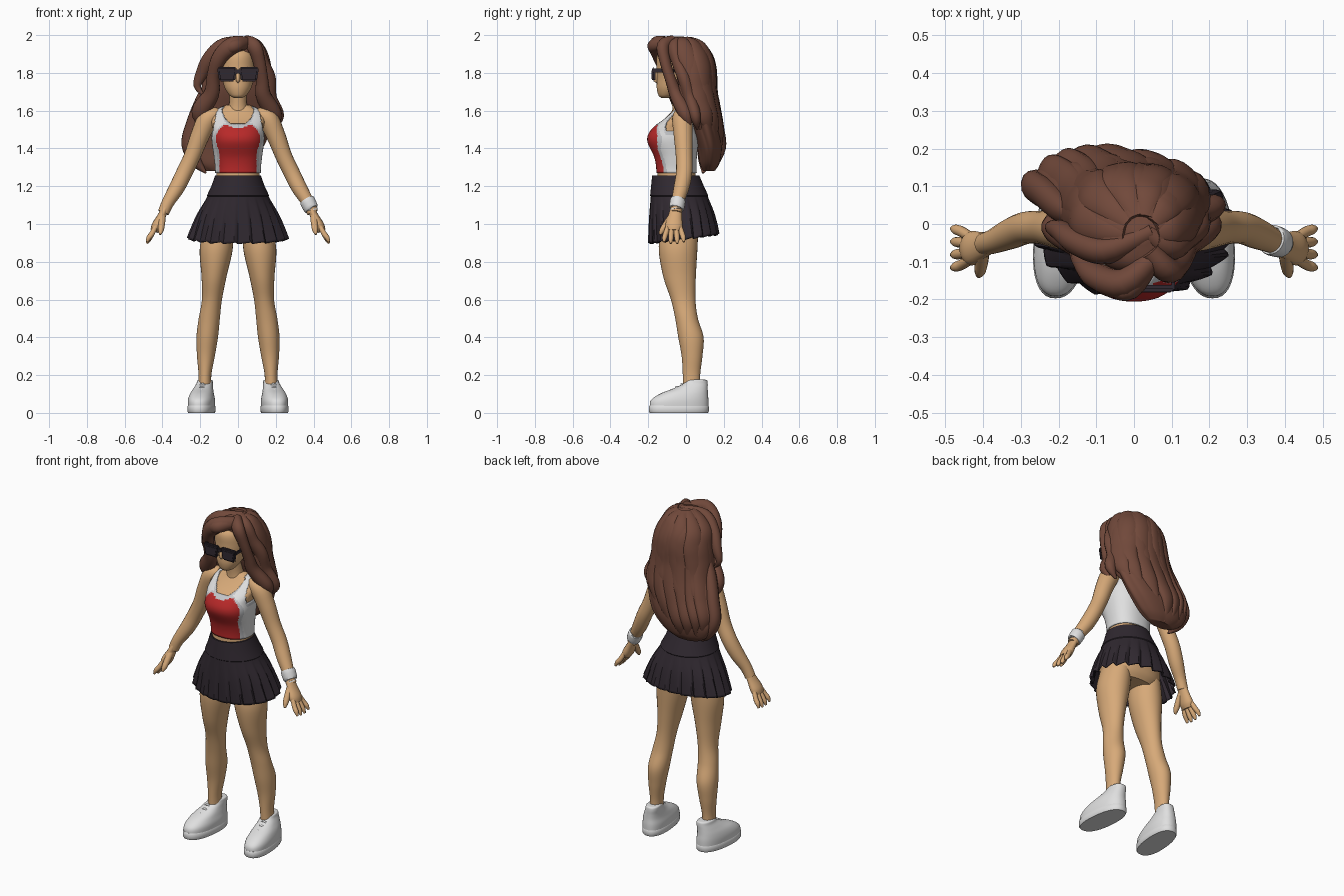
import bpy, bmesh, math, random
from math import sin, cos, pi, radians
from mathutils import Vector

random.seed(4)
if "Cube" in bpy.data.objects:
    bpy.data.objects.remove(bpy.data.objects["Cube"])


def material(name, *rgb):
    m = bpy.data.materials.new(name)
    m.use_nodes = True
    m.diffuse_color = (*rgb, 1)
    m.node_tree.nodes["Principled BSDF"].inputs["Base Color"].default_value = (*rgb, 1)
    return m


SKIN = material("warm skin", .68, .40, .19)
HAIR = material("chestnut hair", .165, .066, .043)
RED = material("red fabric", .48, .022, .022)
WHITE = material("white fabric", .74, .74, .74)
TRIM = material("grey trim", .55, .56, .58)
BLACK = material("dark fabric", .03, .022, .03)


def spline(keys, n=6):
    """Catmull-Rom through tuples of any length."""
    out = []
    for i in range(len(keys) - 1):
        a, b, c, d = (keys[min(max(j, 0), len(keys) - 1)] for j in range(i - 1, i + 3))
        for k in range(n):
            t = k / n
            out.append(tuple(
                q + t * (r - p) / 2 + t * t * (p - 2.5 * q + 2 * r - s / 2)
                + t ** 3 * (1.5 * (q - r) + (s - p) / 2)
                for p, q, r, s in zip(a, b, c, d)))
    return out + [tuple(keys[-1])]


def finish(name, bm, mats, angle=50):
    bmesh.ops.recalc_face_normals(bm, faces=bm.faces)
    me = bpy.data.meshes.new(name)
    bm.to_mesh(me)
    bm.free()
    for m in mats:
        me.materials.append(m)
    ob = bpy.data.objects.new(name, me)
    bpy.context.collection.objects.link(ob)
    bpy.ops.object.select_all(action="DESELECT")
    ob.select_set(True)
    bpy.context.view_layer.objects.active = ob
    bpy.ops.object.shade_smooth_by_angle(angle=radians(angle))
    return ob


def skin_loops(name, loops, mats, caps=True, rule=None, angle=50):
    """Bridge closed loops; rule gives a material slot per face, or None for a hole."""
    bm = bmesh.new()
    rows = [[bm.verts.new(p) for p in loop] for loop in loops]
    n = len(rows[0])
    for a, b in zip(rows, rows[1:]):
        for j in range(n):
            bm.faces.new((a[j], a[(j + 1) % n], b[(j + 1) % n], b[j]))
    if caps:
        bm.faces.new(rows[0])
        bm.faces.new(rows[-1])
    if rule:
        holes = []
        for f in bm.faces:
            slot = rule(f.calc_center_median())
            if slot is None:
                holes.append(f)
            else:
                f.material_index = slot
        bmesh.ops.delete(bm, geom=holes, context="FACES")
    return finish(name, bm, mats, angle)


def oval(x, y, z, rx, ry, seg=32, power=1.0, grow=0.0):
    bend = lambda v: math.copysign(abs(v) ** power, v)
    angles = [2 * pi * j / seg for j in range(seg)]
    return [Vector((x + (rx + grow) * bend(cos(a)), y + (ry + grow) * bend(sin(a)), z)) for a in angles]


def tube(name, keys, mat, flat=1.0, ref=(0, 1, 0), seg=12, n=5):
    """Tapered tube along (x, y, z, radius) keys, thinned across ref by flat."""
    pts = spline(keys, n)
    u, loops = Vector(ref), []
    for i, p in enumerate(pts):
        t = (Vector(pts[min(i + 1, len(pts) - 1)][:3]) - Vector(pts[max(i - 1, 0)][:3])).normalized()
        u = (u - t * u.dot(t)).normalized()
        v = t.cross(u)
        loops.append([Vector(p[:3]) + p[3] * (u * cos(a) + v * flat * sin(a))
                      for a in (2 * pi * j / seg for j in range(seg))])
    return skin_loops(name, loops, [mat])


def block(name, centre, size, mat, bevel=.005, taper=1.0):
    bm = bmesh.new()
    bmesh.ops.create_cube(bm, size=1)
    for v in bm.verts:
        k = taper if v.co.z < 0 else 1
        v.co = Vector((v.co.x * size[0] * k, v.co.y * size[1], v.co.z * size[2])) + Vector(centre)
    bmesh.ops.bevel(bm, geom=bm.edges[:], offset=bevel, segments=2, affect="EDGES")
    return finish(name, bm, [mat], 35)


# Torso, neck and head
torso = spline([(0, -.03, .925, .14, .09), (0, -.035, .97, .18, .118), (0, -.04, 1.06, .18, .125),
                (0, -.05, 1.18, .13, .11), (0, -.05, 1.27, .114, .1), (0, -.055, 1.35, .12, .105),
                (0, -.07, 1.44, .132, .128), (0, -.062, 1.5, .132, .115), (0, -.03, 1.56, .145, .08),
                (0, -.015, 1.6, .115, .058), (0, -.01, 1.63, .06, .045)], 8)
skin_loops("torso", [oval(*r, 64, .88) for r in torso], [SKIN])
skin_loops("neck", [oval(*r) for r in spline([(0, -.02, 1.57, .07, .055), (0, -.025, 1.63, .047, .048),
                                              (0, -.035, 1.74, .045, .05)])], [SKIN])
head = [(0, -.112, 1.668, .022, .02), (0, -.1, 1.682, .045, .046), (0, -.08, 1.72, .07, .075),
        (0, -.064, 1.77, .083, .09), (0, -.058, 1.83, .09, .098), (0, -.05, 1.9, .085, .1),
        (0, -.03, 1.955, .05, .06)]
skin_loops("head", [oval(*r) for r in spline(head)], [SKIN])
tube("nose", [(0, -.15, 1.81, .008), (0, -.16, 1.765, .012), (0, -.148, 1.752, .006)], SKIN)


# Cropped top: neckline and armholes cut by rule, red front panel
def top_rule(c):
    x, front = abs(c.x), c.y < -.05
    neck = (1.53 if front else 1.57) + .09 * (x / .09) ** 4
    arm = 1.49 + max(0, .135 - x) * 5
    if c.z > neck or (x > .108 and c.z > arm):
        return None
    if c.z > neck - .02 or (x > .1 and c.z > arm - .02):
        return 2
    panel = .098 + .02 * math.exp(-((c.z - 1.45) / .05) ** 2) - .025 * max(0, (c.z - 1.48) / .04) ** 2
    if front and c.z < 1.52 and x < panel:
        return 1
    return 2 if front and x < panel + .012 else 0


top = skin_loops("cropped_top", [oval(*r, 144, .88, .007) for r in torso if r[2] > 1.265],
                 [WHITE, RED, TRIM], False, top_rule)
top.modifiers.new("thickness", "SOLIDIFY").thickness = .008

# Pleated skirt with waistband
PLEATS, PER = 20, 8
skirt = []
for x, y, z, rx, ry in spline([(0, -.055, 1.255, .116, .12), (0, -.045, 1.2, .137, .137),
                               (0, -.035, 1.14, .165, .152), (0, -.022, 1.04, .22, .172),
                               (0, -.012, .922, .265, .185)]):
    drop = min(1, max(0, (1.15 - z) / .2))
    loop = oval(x, y, z, rx, ry, PLEATS * PER)
    for j, p in enumerate(loop):
        saw = (j % PER) / PER
        k = 1 + .1 * drop * (saw - .5 if saw < .8 else .3 - (saw - .8) * 4)
        p.x, p.y = p.x * k, y + (p.y - y) * k
        p.z += drop * (.13 * (p.y - y) + .012 * (saw - .5))
    skirt.append(loop)
ob = skin_loops("pleated_skirt", skirt, [BLACK], False, angle=35)
ob.modifiers.new("thickness", "SOLIDIFY").thickness = .008
skin_loops("waistband", [oval(0, y, z, rx, ry, 48) for y, z, rx, ry in
                         [(-.055, 1.258, .115, .118), (-.054, 1.256, .121, .125), (-.045, 1.2, .141, .14),
                          (-.036, 1.15, .165, .154), (-.035, 1.143, .16, .148)]], [BLACK], False)

leg = spline([(.105, -.035, .97, .08, .1), (.116, -.042, .86, .087, .102), (.127, -.034, .72, .066, .086),
              (.138, -.015, .6, .053, .065), (.152, .003, .5, .056, .06), (.163, .026, .4, .057, .067),
              (.17, .032, .3, .047, .055), (.175, .029, .2, .034, .046), (.178, .03, .1, .036, .046)])
shoe = spline([(.19, -.036, .02, .069, .155), (.19, -.034, .065, .07, .153), (.19, -.012, .1, .062, .128),
               (.186, .025, .13, .051, .09), (.181, .05, .155, .043, .065), (.18, .057, .172, .039, .055),
               (.18, .056, .176, .03, .045)], 5)
sole = [(.19, -.038, 0, .068, .154), (.19, -.038, .008, .072, .159),
        (.19, -.038, .034, .072, .159), (.19, -.038, .04, .068, .155)]
arm = [(.1, -.02, 1.58, .035), (.155, -.02, 1.56, .053), (.2, -.015, 1.47, .05), (.242, -.01, 1.36, .044),
       (.285, -.01, 1.27, .043), (.325, -.025, 1.19, .041), (.37, -.045, 1.115, .033), (.395, -.053, 1.06, .03)]
palm = [(.38, -.05, 1.095, .028), (.405, -.058, 1.04, .037), (.43, -.064, .99, .046), (.443, -.066, .962, .036)]

for s, side in ((1, "left"), (-1, "right")):
    flip = lambda keys: [(s * k[0], *k[1:]) for k in keys]

    # Legs and trainers, toes turned slightly outwards
    skin_loops(side + "_leg", [oval(*r) for r in flip(leg)], [SKIN])
    for name, rings in (("_shoe", shoe), ("_sole", sole)):
        loops = [oval(*r, 40, .85) for r in flip(rings)]
        for loop in loops:
            for p in loop:
                p.x -= s * .09 * p.y
        skin_loops(side + name, loops, [WHITE], angle=40)
    for i in range(4):
        y, z = -.1 + .027 * i, .103 + .016 * i
        x, w = s * (.187 - .09 * y), .032 - .003 * i
        tube(f"{side}_lace_{i}", [(x - w, y, z - .012, .004), (x, y - .004, z + .002, .006),
                                  (x + w, y, z - .012, .004)], WHITE, seg=8)

    # Arms and hands
    tube(side + "_arm", flip(arm), SKIN, seg=20)
    tube(side + "_palm", flip(palm), SKIN, .6, seg=16)
    for i in range(4):
        spread, reach = i - 1.5, .004 * (i - 1.5) ** 2
        y = -.064 - .021 * spread
        tube(f"{side}_finger_{i}", flip([(.436, y, .985, .013), (.456, y - .008 * spread, .948, .014),
                                         (.472, y - .012 * spread, .918 + reach, .013),
                                         (.482, y - .014 * spread, .896 + reach, .006)]), SKIN)
    tube(side + "_thumb", flip([(.402, -.07, 1.045, .02), (.404, -.1, 1.005, .018),
                                (.408, -.125, .968, .015), (.412, -.138, .945, .006)]), SKIN)

    # Sunglasses halves
    block(side + "_frame", (s * .058, -.17, 1.792), (.106, .018, .076), BLACK, .008, .78)
    block(side + "_lens", (s * .058, -.179, 1.79), (.082, .006, .052), BLACK, .0025, .78)
    block(side + "_temple", (s * .104, -.11, 1.813), (.01, .13, .02), BLACK, .003)
block("bridge", (0, -.172, 1.808), (.03, .016, .02), BLACK)

# Wristband
tube("wristband", [(.364, -.042, 1.127, .034), (.366, -.043, 1.124, .041),
                   (.387, -.05, 1.082, .039), (.389, -.051, 1.079, .031)], WHITE, seg=24, n=3)

# Hair volume with broad waves
mass = spline([(.02, -.03, 1.988, .02, .02), (.015, -.025, 1.965, .08, .09), (0, -.005, 1.9, .135, .122),
               (0, .03, 1.83, .152, .106), (0, .048, 1.7, .17, .092), (0, .078, 1.6, .19, .082),
               (-.03, .106, 1.5, .2, .074), (-.068, .126, 1.4, .195, .066), (-.088, .125, 1.32, .145, .052),
               (-.09, .12, 1.28, .08, .03)])
loops = [oval(*r, 96) for r in mass]
for r, loop in zip(mass, loops):
    for j, p in enumerate(loop):
        k = .97 + .05 * abs(sin(j * pi / 12 + r[2] * 5))
        p.x, p.y = r[0] + (p.x - r[0]) * k, r[1] + (p.y - r[1]) * k
skin_loops("hair_volume", loops, [HAIR])


def on_mass(a, z, k):
    x, y, _, rx, ry = min(mass, key=lambda r: abs(r[2] - z))
    return (x + rx * k * cos(a), y + ry * k * sin(a), z)


# Long broad locks around the sides and back, the upper layer flicking out
for layer, count, steps in ((0, 9, 8), (1, 6, 7)):
    for i in range(count):
        a = radians(-12 + 204 * (i + layer * .4) / (count - 1 + layer * .8))
        end = 1.3 + .2 * max(0, cos(a)) + .18 * layer + random.uniform(-.02, .03)
        keys = []
        for j in range(steps + 1):
            t = j / steps
            z = 1.98 + (end - 1.98) * t ** 1.4
            swing = a + .13 * t * sin(t * 6 + i * .8)
            width = .016 + .046 * sin(pi * (t * .85 + .05)) if j < steps else .006
            keys.append((*on_mass(swing, z, .92 + .12 * layer * t ** 4), width))
        tube(f"hair_lock_{layer}_{i}", keys, HAIR, .55, (-sin(a), cos(a), 0), 14)

# Side-parted fringe and face-framing locks
fringe = {
    "fringe_sweep": [(.07, -.07, 1.955, .03), (-.02, -.155, 1.95, .045), (-.095, -.14, 1.885, .042),
                     (-.13, -.1, 1.79, .035), (-.14, -.06, 1.69, .042), (-.2, -.01, 1.59, .048),
                     (-.18, .01, 1.5, .008)],
    "fringe_roll": [(.06, -.08, 1.96, .025), (-.01, -.172, 1.945, .034), (-.07, -.155, 1.915, .028),
                    (-.12, -.12, 1.85, .01)],
    "fringe_short": [(.04, -.07, 1.965, .035), (.085, -.12, 1.94, .04), (.112, -.11, 1.86, .034),
                     (.128, -.08, 1.76, .034), (.135, -.05, 1.68, .042), (.19, 0, 1.58, .045),
                     (.205, .02, 1.52, .008)],
    "crown_right": [(.05, -.02, 1.965, .03), (-.07, -.07, 1.945, .042), (-.145, -.05, 1.88, .042),
                    (-.19, -.02, 1.8, .034), (-.215, -.01, 1.73, .02), (-.18, -.02, 1.68, .006)],
    "crown_left": [(.03, -.02, 1.965, .03), (.09, -.06, 1.935, .042), (.126, -.04, 1.85, .04),
                   (.16, -.01, 1.77, .04), (.165, .02, 1.67, .04), (.21, .05, 1.57, .034), (.18, .06, 1.5, .006)],
    "right_side_lock": [(-.16, .02, 1.75, .02), (-.19, .04, 1.65, .042), (-.235, .08, 1.53, .045),
                        (-.26, .1, 1.42, .045), (-.22, .1, 1.33, .035), (-.17, .09, 1.27, .006)],
}
for name, keys in fringe.items():
    tube(name, keys, HAIR, .85, (0, .3, 1), 14)
